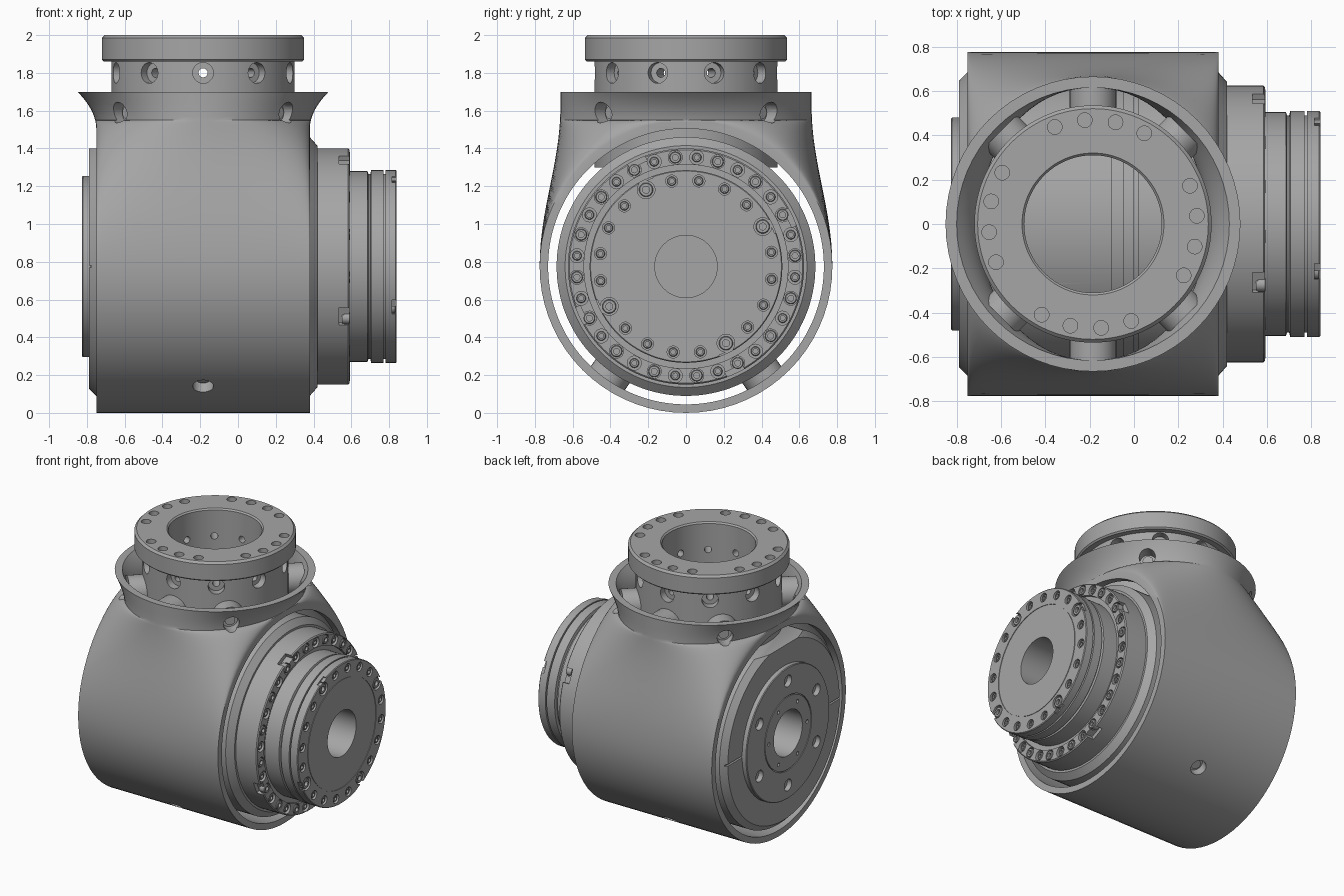
import bpy, bmesh
from math import sin, cos, pi, radians, sqrt
from mathutils import Matrix, Vector

C = 0.775      # height of the horizontal axis
CX = -0.185    # x of the vertical neck axis

if "Cube" in bpy.data.objects:
    bpy.data.objects.remove(bpy.data.objects["Cube"], do_unlink=True)

grey = bpy.data.materials.new("machined_grey")
grey.use_nodes = True
grey.diffuse_color = (0.38, 0.38, 0.38, 1)
for node in grey.node_tree.nodes:
    if node.type == 'BSDF_PRINCIPLED':
        node.inputs["Base Color"].default_value = grey.diffuse_color


def lathe(bm, prof, mat=Matrix(), n=96, closed=False):
    """Spin (radius, height) points around local z."""
    rings = [[bm.verts.new(mat @ Vector((r * cos(2 * pi * i / n), r * sin(2 * pi * i / n), h)))
              for i in range(n)] for r, h in prof]
    pairs = list(zip(rings, rings[1:])) + ([(rings[-1], rings[0])] if closed else [])
    for a, b in pairs:
        for i in range(n):
            j = (i + 1) % n
            bm.faces.new((a[i], a[j], b[j], b[i]))


def cyl(bm, mat, r, h0, h1, n=24):
    lathe(bm, [(0, h0), (r, h0), (r, h1), (0, h1)], mat, n)


def box(bm, mat, size):
    bmesh.ops.create_cube(bm, size=1, matrix=mat @ Matrix.Diagonal((*size, 1)))


def finish(bm, name):
    bmesh.ops.remove_doubles(bm, verts=bm.verts, dist=1e-5)
    bmesh.ops.recalc_face_normals(bm, faces=bm.faces)
    me = bpy.data.meshes.new(name)
    bm.to_mesh(me)
    bm.free()
    me.materials.append(grey)
    ob = bpy.data.objects.new(name, me)
    bpy.context.collection.objects.link(ob)
    return ob


def make(name, builder):
    bm = bmesh.new()
    builder(bm)
    return finish(bm, name)


def cut(ob, *builders):
    """Subtract each built cutter and bake the result."""
    cutters = []
    for b in builders:
        c = make("cutter", b)
        c.hide_render = True
        cutters.append(c)
        m = ob.modifiers.new("cut", 'BOOLEAN')
        m.operation, m.solver, m.object = 'DIFFERENCE', 'EXACT', c
    bpy.context.view_layer.update()
    dg = bpy.context.evaluated_depsgraph_get()
    me = bpy.data.meshes.new_from_object(ob.evaluated_get(dg))
    ob.modifiers.clear()
    ob.data = me
    for c in cutters:
        bpy.data.objects.remove(c, do_unlink=True)


TO_X = Matrix.Rotation(pi / 2, 4, 'Y')
AXIS = Matrix.Translation((0, 0, C)) @ TO_X


def side(deg, r, x):
    """Frame on the horizontal axis, local z along +x."""
    return (Matrix.Translation((0, 0, C)) @ Matrix.Rotation(radians(deg), 4, 'X')
            @ Matrix.Translation((x, r, 0)))


def radial(deg, z):
    """Frame on the neck axis, local z pointing outward."""
    return Matrix.Translation((CX, 0, z)) @ Matrix.Rotation(radians(deg), 4, 'Z') @ TO_X


def spoke(deg):
    """Frame on the horizontal axis, local z pointing outward."""
    return (Matrix.Translation((CX, 0, C)) @ Matrix.Rotation(radians(deg), 4, 'X')
            @ Matrix.Rotation(-pi / 2, 4, 'X'))


def holes(frames, r, h0, h1, n=20):
    def build(bm):
        for f in frames:
            cyl(bm, f, r, h0, h1, n)
    return build


# Housing: horizontal barrel blending into a round flared collar
def loft(inset, top):
    def build(bm):
        R = C - inset
        levels = [C - R * cos(radians(t)) for t in range(0, 181, 5)]
        levels += [C + R + (top - C - R) * k / 8 for k in range(1, 9)]
        rings = []
        for z in levels:
            c = sqrt(max(0, R * R - (z - C) ** 2))
            u = min(1, max(0, (z - C) / 0.85))
            hy = c if z <= C else max(c, 0.665 + 0.055 * (1 + cos(pi * u)) - inset)
            hx = 0.565 + 0.1 * max(0, (z - 1.5) / 0.2) ** 2 - inset
            ring = []
            for s in (1, -1):
                for i in range(33):
                    t = pi * i / 32
                    ring.append(bm.verts.new((CX + s * hx * cos(t), s * (c + (hy - c) * sin(t)), z)))
            rings.append(ring)
        for a, b in zip(rings, rings[1:]):
            for i in range(len(a)):
                j = (i + 1) % len(a)
                bm.faces.new((a[i], a[j], b[j], b[i]))
        bm.faces.new(rings[-1])
    return build


low_bolts = [spoke(-55), spoke(-125)]
high_bolts = [radial(a, 1.59) for a in (45, 135, 225, 315)]
housing = make("housing", loft(0, 1.7))
cut(housing, loft(0.05, 1.73), lambda bm: cyl(bm, AXIS, 0.73, -1.2, 1.2, 128))
cut(housing, holes(low_bolts, 0.055, 0.6, 0.95), holes(high_bolts, 0.055, 0.53, 0.9))

# Struts tying the housing to the core and neck
low_struts = make("lower_struts", holes(low_bolts, 0.11, 0.66, 0.745, 32))
cut(low_struts, holes(low_bolts, 0.055, 0.71, 0.9))
high_struts = make("upper_struts", holes(high_bolts, 0.105, 0.45, 0.59, 32))
cut(high_struts, holes(high_bolts, 0.055, 0.55, 0.9))
make("cross_struts", holes([radial(a, 1.59) for a in (90, 270)], 0.105, 0.45, 0.635, 32))
make("strut_screws", holes(low_bolts, 0.035, 0.69, 0.73))
make("collar_screws", holes(high_bolts, 0.035, 0.53, 0.57))

# Core barrel with grooves, left end cover and shallow bore
core = make("core_body", lambda bm: lathe(bm, [
    (0, -0.4), (0.165, -0.4), (0.165, -0.79), (0.645, -0.79), (0.685, -0.75),
    (0.685, -0.1), (0.67, -0.1), (0.67, -0.05), (0.685, -0.05),
    (0.685, 0), (0.67, 0), (0.67, 0.02), (0.685, 0.02),
    (0.685, 0.38), (0.64, 0.42), (0, 0.42)], AXIS, 128))


def cover_slits(bm):
    for s in (-1, 1):
        box(bm, Matrix.Translation((-0.79, s * 0.6, C)), (0.03, 0.3, 0.012))


cut(core, lambda bm: box(bm, Matrix.Translation((-0.75, 0, 1.5)), (0.26, 1.6, 0.2)), cover_slits)

disc = make("cover_disc", lambda bm: lathe(bm, [
    (0.165, -0.825), (0.265, -0.825), (0.265, -0.818), (0.272, -0.818), (0.272, -0.825),
    (0.475, -0.825), (0.48, -0.82), (0.48, -0.78), (0.165, -0.78)], AXIS, closed=True))
cut(disc, holes([side(30 + 60 * k, 0.38, 0) @ TO_X for k in range(6)], 0.042, -0.9, -0.79),
    holes([side(60 * k, 0.22, 0) @ TO_X for k in range(6)], 0.013, -0.9, -0.81, 12))

# Neck tube with top flange
neck = make("neck_flange", lambda bm: lathe(bm, [
    (0.31, 1.3), (0.485, 1.3), (0.485, 1.86), (0.525, 1.86), (0.535, 1.87), (0.535, 1.985),
    (0.52, 2.0), (0.32, 2.0), (0.31, 1.99)], Matrix.Translation((CX, 0, 0)), 128, True))
ports = [radial(-90 + 36 * k, 1.8) for k in range(10)]
top_holes = [Matrix.Translation((CX, 0, 0)) @ Matrix.Rotation(radians(90 * q - 4 + 17 * (k - 1.5)), 4, 'Z')
             @ Matrix.Translation((0.47, 0, 0)) for q in range(4) for k in range(4)]
cut(neck, holes(ports, 0.055, 0.43, 0.6), holes(ports, 0.024, 0.2, 0.6, 16),
    holes(top_holes, 0.033, 1.9, 2.1))


# Socket-head screws
def screws(frames, r, h):
    def build(bm):
        for f in frames:
            lathe(bm, [(0, -0.04), (r, -0.04), (r, h - 0.004), (r - 0.004, h), (r * 0.5, h),
                       (r * 0.5, h - 0.02), (0, h - 0.02)], f @ TO_X, 18)
    return build


def notches(r, x, size):
    def build(bm):
        for k in range(4):
            box(bm, side(25 + 90 * k, r, x), size)
    return build


# Drive flange on the right
flange = make("drive_flange", lambda bm: lathe(bm, [
    (0, 0.35), (0.625, 0.35), (0.625, 0.583), (0.618, 0.59), (0.54, 0.59), (0.54, 0.57),
    (0, 0.57)], AXIS, 128))
rim = [side(5.625 + 11.25 * k, 0.58, 0.59) for k in range(32)]
cut(flange, holes([f @ TO_X for f in rim], 0.037, -0.03, 0.1), notches(0.63, 0.575, (0.08, 0.07, 0.1)))
make("large_rim_screws", screws(rim[::2], 0.031, 0.004))
make("small_rim_screws", screws(rim[1::2], 0.025, -0.006))

# Output hub with grooves and bore
hub = make("output_hub", lambda bm: lathe(bm, [
    (0, 0.52), (0.505, 0.52), (0.505, 0.685), (0.49, 0.69), (0.49, 0.7), (0.51, 0.705),
    (0.51, 0.77), (0.49, 0.77), (0.49, 0.78), (0.51, 0.78), (0.51, 0.835), (0.505, 0.84),
    (0.396, 0.84), (0.396, 0.836), (0.39, 0.836), (0.39, 0.84),
    (0.165, 0.84), (0.165, 0.55), (0, 0.55)], AXIS, 128))
face = [side(27.5 + 18 * k, 0.458, 0.84) for k in range(20)]
big = face[::5]
small = [f for f in face if f not in big]
cut(hub, holes([f @ TO_X for f in big], 0.047, -0.03, 0.1),
    holes([f @ TO_X for f in small], 0.032, -0.025, 0.1),
    notches(0.515, 0.835, (0.04, 0.03, 0.08)))
make("large_hub_screws", screws(big, 0.037, -0.004))
make("small_hub_screws", screws(small, 0.024, -0.006))

# Smooth curved faces, keep hard edges
for ob in bpy.data.objects:
    ob.select_set(ob.type == 'MESH')
    if ob.type == 'MESH':
        bpy.context.view_layer.objects.active = ob
bpy.ops.object.shade_smooth_by_angle(angle=radians(30))
